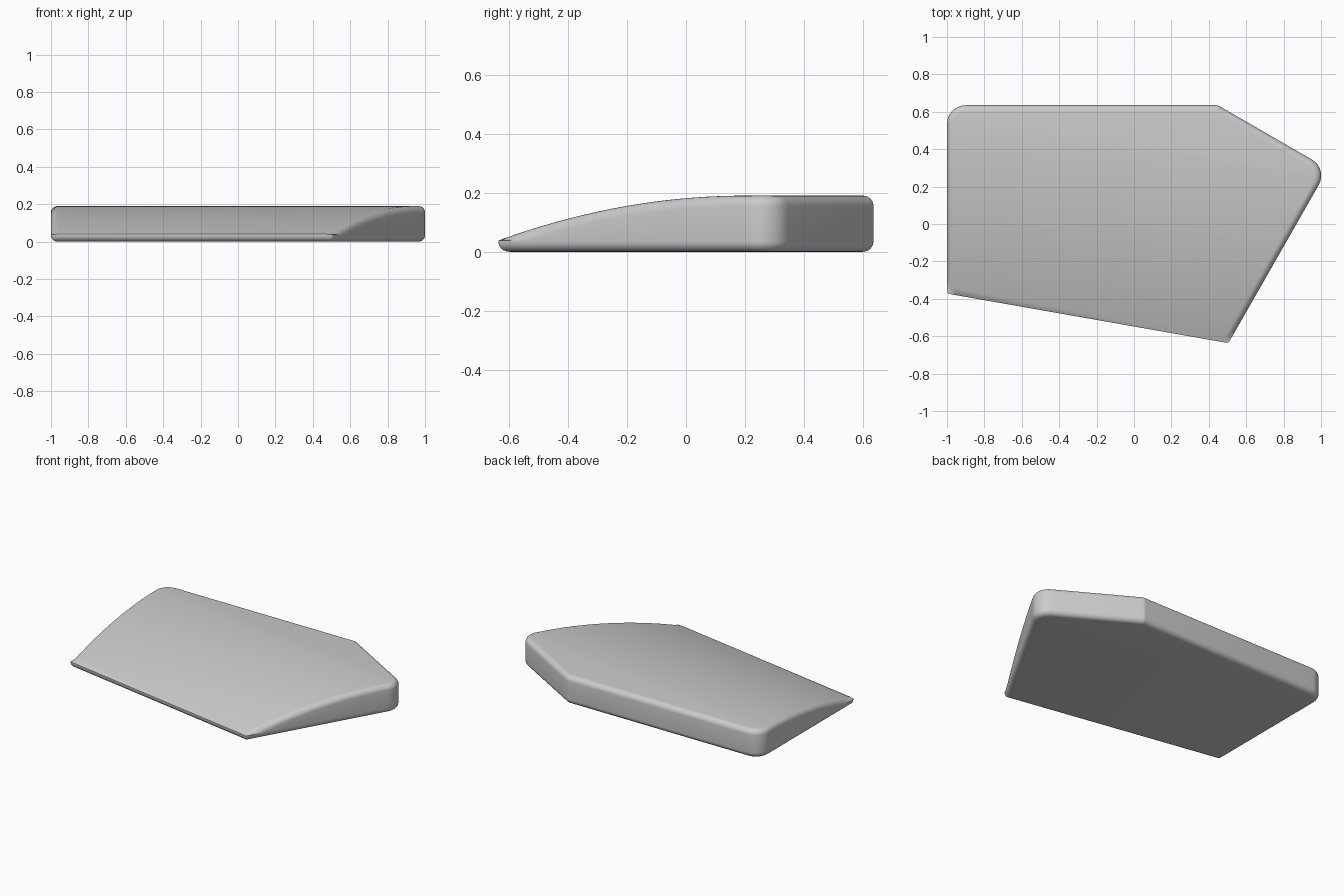
import bpy, bmesh, math
from mathutils import Vector

cube = bpy.data.objects.get("Cube")
if cube:
    bpy.data.objects.remove(cube, do_unlink=True)

HEIGHT, LIP, RADIUS, SLOPE_RUN = 0.19, 0.04, 0.035, 0.9
# Outline corners, counterclockwise, each with its fillet radius; edge 0 is the thin front
CORNERS = [(-1, -0.372, 0.015), (0.505, -0.637, 0.015), (1.037, 0.295, 0.1),
           (0.448, 0.635, 0.04), (-1, 0.635, 0.1)]
POINTS = [Vector(c[:2]) for c in CORNERS]
COUNT = len(POINTS)
DIRS = [(POINTS[(i + 1) % COUNT] - POINTS[i]).normalized() for i in range(COUNT)]
NORMALS = [Vector((-d.y, d.x)) for d in DIRS]


def outline(inset, front_inset, steps=8):
    """Inset outline with rounded corners."""
    result = []
    for i, corner in enumerate(CORNERS):
        a = i - 1
        da, db = DIRS[a], DIRS[i]
        radius = max(corner[2] - inset, 0.004)
        off_a = radius + (front_inset if a == 0 else inset)
        off_b = radius + (front_inset if i == 0 else inset)
        # Fillet centre: where both edges, moved inward, cross
        pa = POINTS[i] + NORMALS[a] * off_a
        pb = POINTS[i] + NORMALS[i] * off_b
        s = (pb - pa).cross(db) / da.cross(db)
        centre = pa + da * s
        start = math.atan2(-NORMALS[a].y, -NORMALS[a].x)
        turn = math.atan2(da.cross(db), da.dot(db))
        for k in range(steps + 1):
            ang = start + turn * k / steps
            result.append(centre + radius * Vector((math.cos(ang), math.sin(ang))))
    return result


def top_height(t):
    return HEIGHT - (HEIGHT - LIP) * max(0, 1 - t / SLOPE_RUN) ** 2


# Stack of rings: rounded bottom edge, wall, rounded top edge
bm = bmesh.new()
rings = []
ARC = 6
for top in (False, True):
    for k in range(ARC + 1):
        ang = math.pi / 2 * (k if top else ARC - k) / ARC
        inset = RADIUS * (1 - math.cos(ang))
        drop = RADIUS * (1 - math.sin(ang))
        z = 1 - drop if top else drop
        ring = outline(inset, 0 if top else inset)
        rings.append([bm.verts.new((p.x, p.y, z)) for p in ring])
for low, high in zip(rings, rings[1:]):
    for j in range(len(low)):
        n = (j + 1) % len(low)
        bm.faces.new((low[j], low[n], high[n], high[j]))
bm.faces.new(rings[0][::-1])
bm.faces.new(rings[-1])

# Slice parallel to the front edge, then bend the top down towards it
front = POINTS[0].to_3d()
across = NORMALS[0].to_3d()
SLICES = 24
for k in range(1, SLICES + 1):
    bmesh.ops.bisect_plane(bm, geom=bm.verts[:] + bm.edges[:] + bm.faces[:],
                           plane_co=front + across * (SLOPE_RUN * k / SLICES),
                           plane_no=across)
for v in bm.verts:
    if v.co.z > 0.5:
        h = top_height(max(0, (v.co - front).dot(across)))
        v.co.z = max(h - (1 - v.co.z), min(h, RADIUS + 0.003))
bmesh.ops.remove_doubles(bm, verts=bm.verts[:], dist=0.0003)
bmesh.ops.recalc_face_normals(bm, faces=bm.faces[:])

mesh = bpy.data.meshes.new("wedge_slab")
bm.to_mesh(mesh)
bm.free()
slab = bpy.data.objects.new("wedge_slab", mesh)
bpy.context.collection.objects.link(slab)

# Plain grey finish
grey = bpy.data.materials.new("light_grey")
grey.use_nodes = True
colour = (0.6, 0.6, 0.6, 1)
grey.diffuse_color = colour
grey.node_tree.nodes["Principled BSDF"].inputs["Base Color"].default_value = colour
mesh.materials.append(grey)

bpy.ops.object.select_all(action='DESELECT')
slab.select_set(True)
bpy.context.view_layer.objects.active = slab
bpy.ops.object.shade_smooth_by_angle(angle=math.radians(35))
